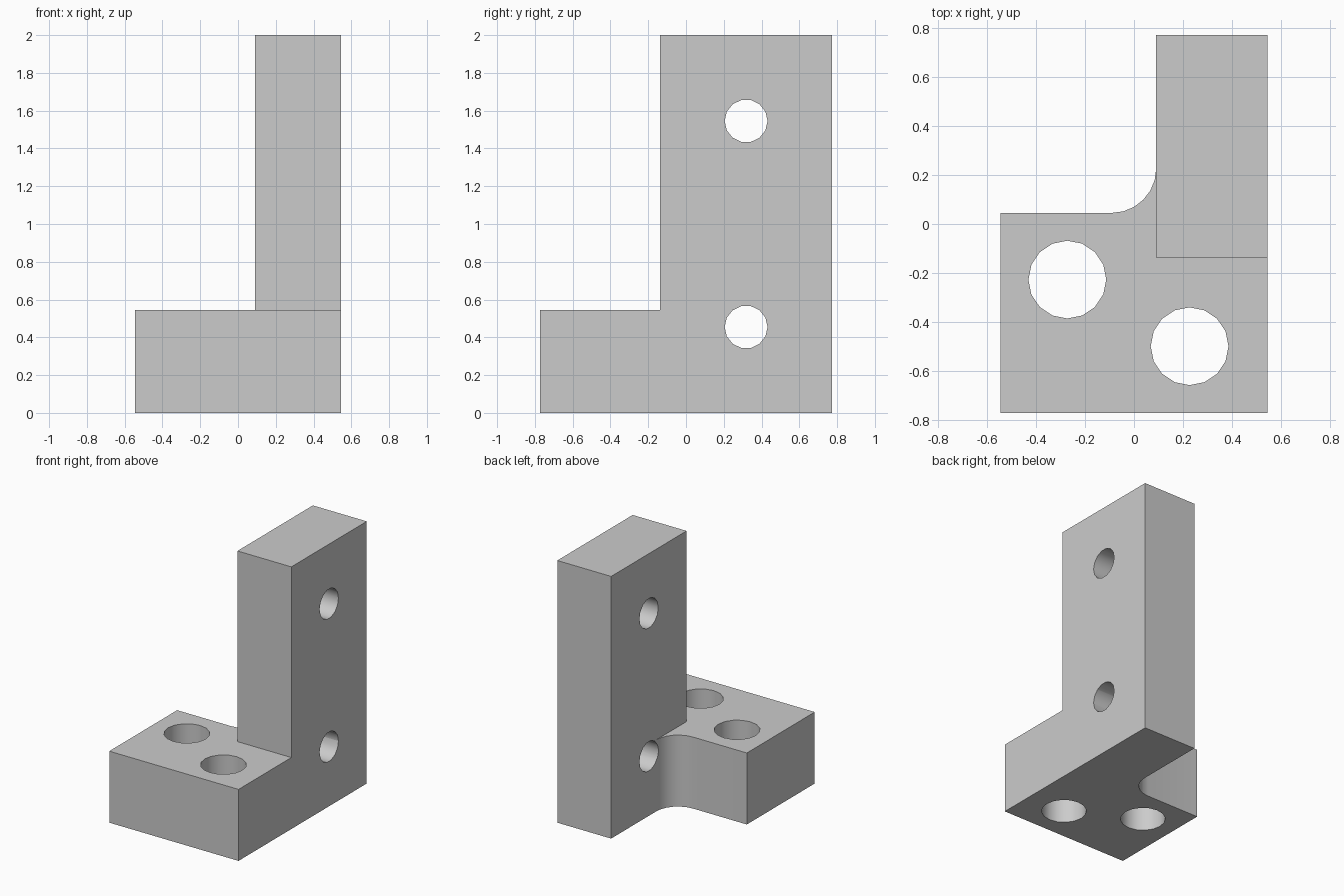
import bpy, bmesh, math
from mathutils import Vector, Matrix

if "Cube" in bpy.data.objects:
    bpy.data.objects.remove(bpy.data.objects["Cube"])

U = 1 / 11  # design unit

grey = bpy.data.materials.new("light_grey")
grey.use_nodes = True
colour = (0.6, 0.6, 0.6, 1)
grey.diffuse_color = colour
grey.node_tree.nodes["Principled BSDF"].inputs["Base Color"].default_value = colour


def prism(name, outline, bottom, top):
    """Extrude a closed xy outline between two heights."""
    bm = bmesh.new()
    face = bm.faces.new([bm.verts.new((x * U, y * U, bottom * U)) for x, y in outline])
    moved = bmesh.ops.extrude_face_region(bm, geom=[face])["geom"]
    bmesh.ops.translate(bm, vec=(0, 0, (top - bottom) * U),
                        verts=[g for g in moved if isinstance(g, bmesh.types.BMVert)])
    bmesh.ops.recalc_face_normals(bm, faces=bm.faces)
    return add_object(name, bm)


def drill(name, centre, radius, depth, sides, rotation=Matrix()):
    """Cylinder cutter, centred on a point."""
    bm = bmesh.new()
    bmesh.ops.create_cone(bm, cap_ends=True, segments=sides, radius1=radius * U,
                          radius2=radius * U, depth=depth * U,
                          matrix=Matrix.Translation(Vector(centre) * U) @ rotation)
    return add_object(name, bm)


def add_object(name, bm):
    mesh = bpy.data.meshes.new(name)
    bm.to_mesh(mesh)
    bm.free()
    mesh.materials.append(grey)
    obj = bpy.data.objects.new(name, mesh)
    bpy.context.collection.objects.link(obj)
    return obj


def combine(target, tool, operation):
    mod = target.modifiers.new(tool.name, "BOOLEAN")
    mod.operation, mod.solver, mod.object = operation, "EXACT", tool
    bpy.context.view_layer.objects.active = target
    bpy.ops.object.modifier_apply(modifier=mod.name)
    bpy.data.objects.remove(tool)


# Base plate: L-shaped footprint with a rounded inside corner
fillet = [(-1 + 2 * math.cos(a), 2.5 - 2 * math.sin(a))
          for a in (math.pi / 2 * i / 6 for i in range(7))]
footprint = [(-6, -8.5), (6, -8.5), (6, 8.5), (1, 8.5), *fillet, (-6, 0.5)]
bracket = prism("bracket", footprint, 0, 6)

# Upright wall
wall = prism("upright_wall", [(1, -1.5), (6, -1.5), (6, 8.5), (1, 8.5)], 5, 22)
combine(bracket, wall, "UNION")

# Vertical holes through the base
for x, y in ((-3, -2.5), (2.5, -5.5)):
    combine(bracket, drill("base_hole", (x, y, 3), 1.75, 8, 16), "DIFFERENCE")

# Sideways holes through the wall
sideways = Matrix.Rotation(math.pi / 2, 4, "Y")
for z in (5, 17):
    combine(bracket, drill("wall_hole", (3.5, 3.5, z), 1.25, 7, 14, sideways), "DIFFERENCE")

# Smooth the curved walls, keep the edges crisp
bracket.select_set(True)
bpy.context.view_layer.objects.active = bracket
bpy.ops.object.shade_smooth_by_angle(angle=math.radians(32))
